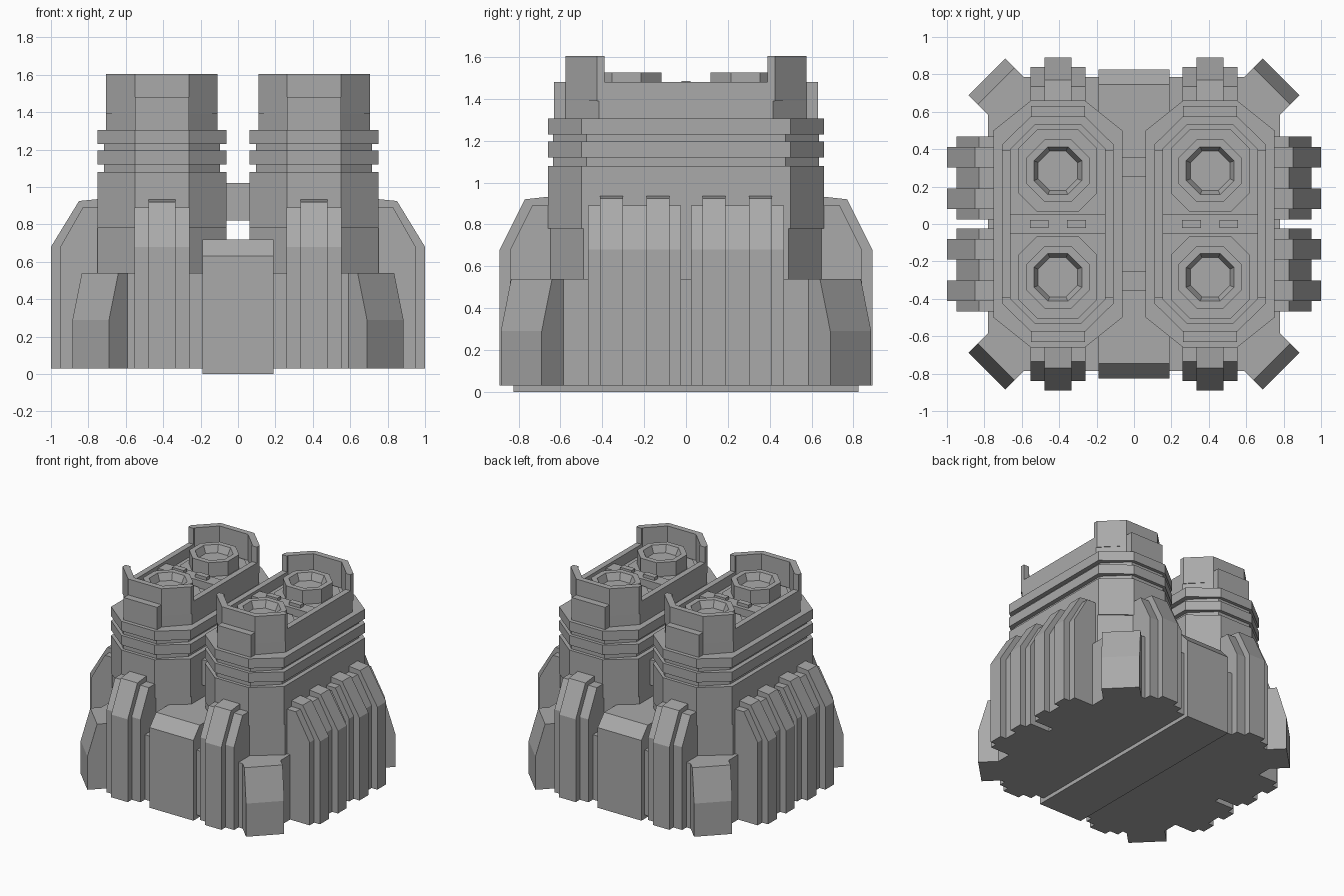
import bpy, bmesh, math
from mathutils import Matrix, Vector

cube = bpy.data.objects.get("Cube")
if cube:
    bpy.data.objects.remove(cube)

grey = bpy.data.materials.new("plain grey")
grey.use_nodes = True
colour = (0.4, 0.4, 0.4, 1)
grey.diffuse_color = colour
grey.node_tree.nodes["Principled BSDF"].inputs["Base Color"].default_value = colour


def finish(name, bm):
    bmesh.ops.recalc_face_normals(bm, faces=bm.faces)
    mesh = bpy.data.meshes.new(name)
    bm.to_mesh(mesh)
    bm.free()
    mesh.materials.append(grey)
    ob = bpy.data.objects.new(name, mesh)
    bpy.context.collection.objects.link(ob)
    return ob


def extrude(name, points, direction):
    """Extrude a flat outline along a direction."""
    bm = bmesh.new()
    face = bm.faces.new([bm.verts.new(p) for p in points])
    out = bmesh.ops.extrude_face_region(bm, geom=[face])
    moved = [v for v in out["geom"] if isinstance(v, bmesh.types.BMVert)]
    bmesh.ops.translate(bm, verts=moved, vec=Vector(direction))
    return finish(name, bm)


def octagon(hx, hy, cx, cy):
    return [(hx, cy - hy), (hx, hy - cy), (hx - cx, hy), (cx - hx, hy),
            (-hx, hy - cy), (-hx, cy - hy), (cx - hx, -hy), (hx - cx, -hy)]


def block(name, outline, z0, z1, x=0, y=0):
    return extrude(name, [(x + a, y + b, z0) for a, b in outline], (0, 0, z1 - z0))


def box(name, x0, x1, y0, y1, z0, z1):
    return block(name, [(x0, y0), (x1, y0), (x1, y1), (x0, y1)], z0, z1)


def loft(name, loops, x=0, y=0):
    """Closed ring skinned through successive (outline, height) loops."""
    bm = bmesh.new()
    rings = [[bm.verts.new((x + a, y + b, z)) for a, b in pts] for pts, z in loops]
    for r, ring in enumerate(rings):
        nxt = rings[(r + 1) % len(rings)]
        for i in range(len(ring)):
            j = (i + 1) % len(ring)
            bm.faces.new([ring[i], ring[j], nxt[j], nxt[i]])
    return finish(name, bm)


def rib(name, profile, offset, half_width, angle):
    """Radial buttress: side profile (distance, height) turned about z."""
    ob = extrude(name, [(d, offset - half_width, z) for d, z in profile],
                 (0, 2 * half_width, 0))
    ob.data.transform(Matrix.Rotation(angle, 4, 'Z'))
    return ob


def regular(r):
    c = r * (2 - math.sqrt(2))
    return octagon(r, r, c, c)


# Base hull, central spine and keel
block("base_hull", octagon(0.78, 0.785, 0.18, 0.18), 0.03, 0.54)
spine = [(-0.825, 0), (0.825, 0), (0.825, 0.63), (0.745, 0.72),
         (-0.745, 0.72), (-0.825, 0.63)]
extrude("central_spine", [(-0.19, y, z) for y, z in spine], (0.38, 0, 0))

# Bridges between the towers
for y in (-0.305, 0.305):
    box("bridge", -0.09, 0.09, y - 0.053, y + 0.053, 0.82, 1.02)

for x in (-0.407, 0.407):
    # Tower tiers: half width, half length, bottom, top
    tiers = [("tower_pedestal", 0.345, 0.65, 0.5, 0.78),
             ("tower_body", 0.345, 0.66, 0.78, 1.08),
             ("tower_groove", 0.31, 0.635, 1.07, 1.25),
             ("lower_band", 0.345, 0.66, 1.12, 1.195),
             ("upper_band", 0.345, 0.66, 1.23, 1.305),
             ("tower_top", 0.298, 0.575, 1.3, 1.4)]
    for name, hx, hy, z0, z1 in tiers:
        block(name, octagon(hx, hy, hx - 0.145, 0.16), z0, z1, x)

    # Low rim wall around the deck
    outer = octagon(0.298, 0.575, 0.153, 0.15)
    inner = octagon(0.253, 0.53, 0.13, 0.13)
    loft("rim_wall", [(outer, 1.39), (outer, 1.48), (inner, 1.48), (inner, 1.39)], x)
    box("deck_crossbar", x - 0.255, x + 0.255, -0.05, 0.05, 1.39, 1.46)
    for s in (-1, 1):
        box("deck_hatch", x + s * 0.1 - 0.05, x + s * 0.1 + 0.05, -0.022, 0.022, 1.45, 1.485)

        # Raised end parapet and its outer plate
        half_out = [(0.298, 0.39), (0.298, 0.425), (0.145, 0.575)]
        half_in = [(0.123, 0.53), (0.253, 0.4), (0.253, 0.39)]
        path = half_out + [(-a, b) for a, b in reversed(half_out)]
        path += [(-a, b) for a, b in reversed(half_in)] + half_in
        block("end_parapet", [(a, s * b) for a, b in path], 1.48, 1.605, x)
        box("end_plate", x - 0.145, x + 0.145, *sorted((s * 0.56, s * 0.63)), 1.3, 1.48)

        # Octagonal turret on a low platform
        block("turret_platform", octagon(0.21, 0.22, 0.1, 0.1), 1.39, 1.415, x, s * 0.285)
        loft("turret_ring", [(regular(0.168), 1.4), (regular(0.168), 1.525),
                             (regular(0.128), 1.525), (regular(0.105), 1.47),
                             (regular(0.105), 1.4)], x, s * 0.285)
        block("turret_floor", regular(0.11), 1.4, 1.47, x, s * 0.285)

# Buttresses on the front and back
end_wide = [(0.55, 0.03), (0.84, 0.03), (0.84, 0.68), (0.735, 0.89), (0.55, 0.89)]
end_rib = [(0.55, 0.03), (0.89, 0.03), (0.89, 0.68), (0.77, 0.92), (0.66, 0.932), (0.55, 0.932)]
for angle in (-math.pi / 2, math.pi / 2):
    for off in (-0.407, 0.407):
        rib("end_buttress", end_wide, off, 0.147, angle)
        rib("end_buttress_rib", end_rib, off, 0.072, angle)

# Buttresses on the left and right sides
side_wide = [(0.65, 0.03), (0.95, 0.03), (0.95, 0.68), (0.83, 0.89), (0.65, 0.89)]
side_rib = [(0.65, 0.03), (1, 0.03), (1, 0.68), (0.85, 0.925), (0.75, 0.935), (0.65, 0.935)]
for angle in (0, math.pi):
    for off in (-0.245, 0.245):
        rib("side_buttress", side_wide, off, 0.222, angle)
        for s in (-0.111, 0.111):
            rib("side_buttress_rib", side_rib, off + s, 0.055, angle)

# Diagonal corner buttresses
corner = [(0.8, 0.03), (1.113, 0.03), (1.113, 0.29), (1.043, 0.54), (0.8, 0.54)]
for k in range(4):
    rib("corner_buttress", corner, 0, 0.138, math.pi / 4 + k * math.pi / 2)
